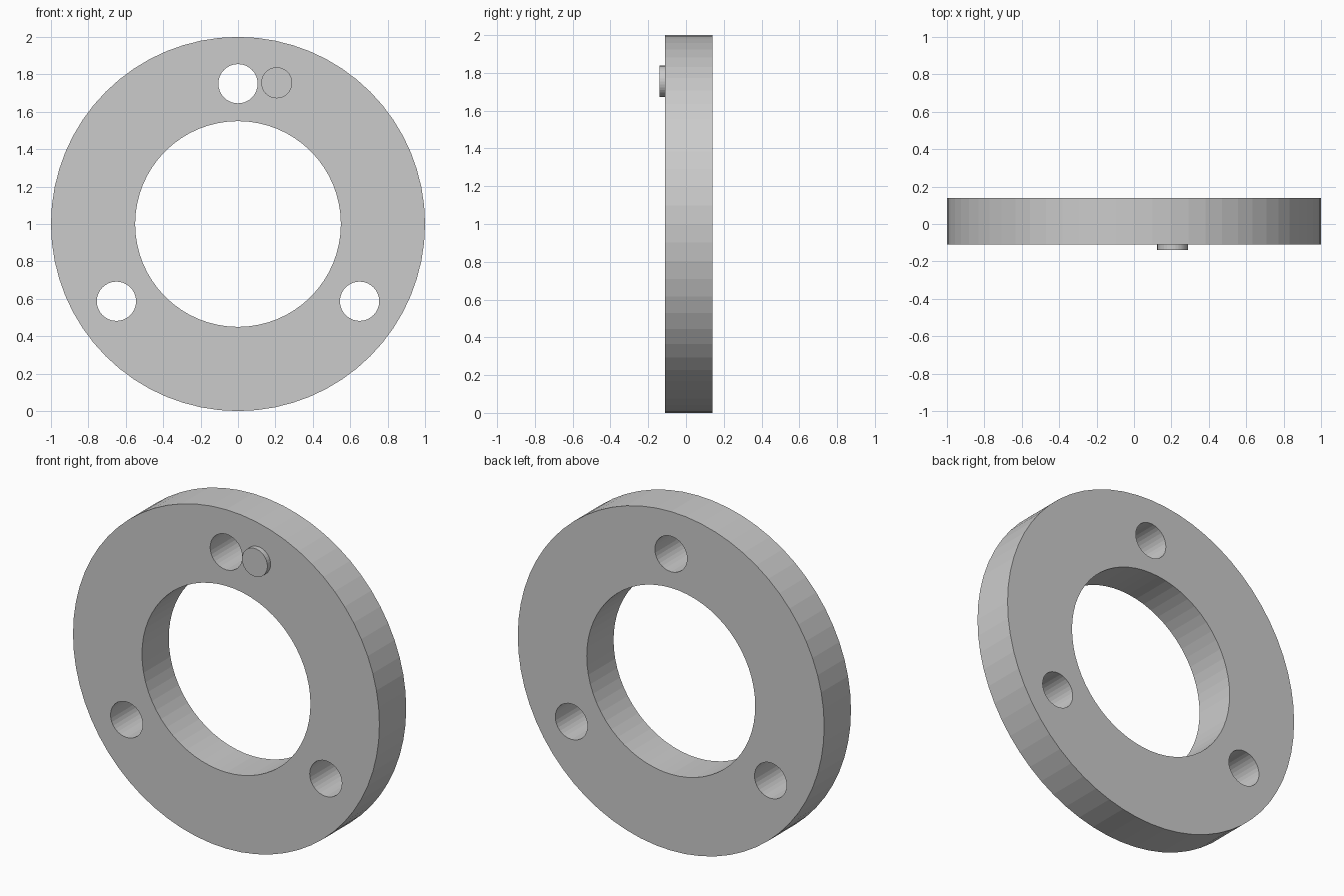
import bpy
import bmesh
from math import radians
from mathutils import Matrix

if "Cube" in bpy.data.objects:
    bpy.data.objects.remove(bpy.data.objects["Cube"])


def discs(name, items, y0, y1):
    """One object made of cylinders along y; items are (x, z, radius, sides)."""
    bm = bmesh.new()
    for x, z, r, n in items:
        place = Matrix.Translation((x, (y0 + y1) / 2, z)) @ Matrix.Rotation(radians(90), 4, 'X')
        bmesh.ops.create_cone(bm, cap_ends=True, segments=n, radius1=r, radius2=r,
                              depth=y1 - y0, matrix=place)
    mesh = bpy.data.meshes.new(name)
    bm.to_mesh(mesh)
    bm.free()
    obj = bpy.data.objects.new(name, mesh)
    bpy.context.collection.objects.link(obj)
    return obj


# Flat ring body
ring = discs("flange_ring", [(0, 1, 1.0, 64)], -0.11, 0.14)

# Centre bore and three bolt holes
holes = [(0, 1, 0.55, 64), (0, 1.75, 0.105, 32)]
holes += [(side * 0.65, 0.587, 0.105, 32) for side in (-1, 1)]
cutter = discs("hole_cutter", holes, -0.3, 0.3)
cutter.hide_render = True
cut = ring.modifiers.new("holes", 'BOOLEAN')
cut.operation = 'DIFFERENCE'
cut.solver = 'EXACT'
cut.object = cutter

# Apply the cut and discard the cutter
bpy.context.view_layer.objects.active = ring
ring.select_set(True)
bpy.ops.object.modifier_apply(modifier=cut.name)
bpy.data.objects.remove(cutter)

# Small locating pin on the front face
discs("locating_pin", [(0.207, 1.755, 0.083, 32)], -0.14, -0.09)
